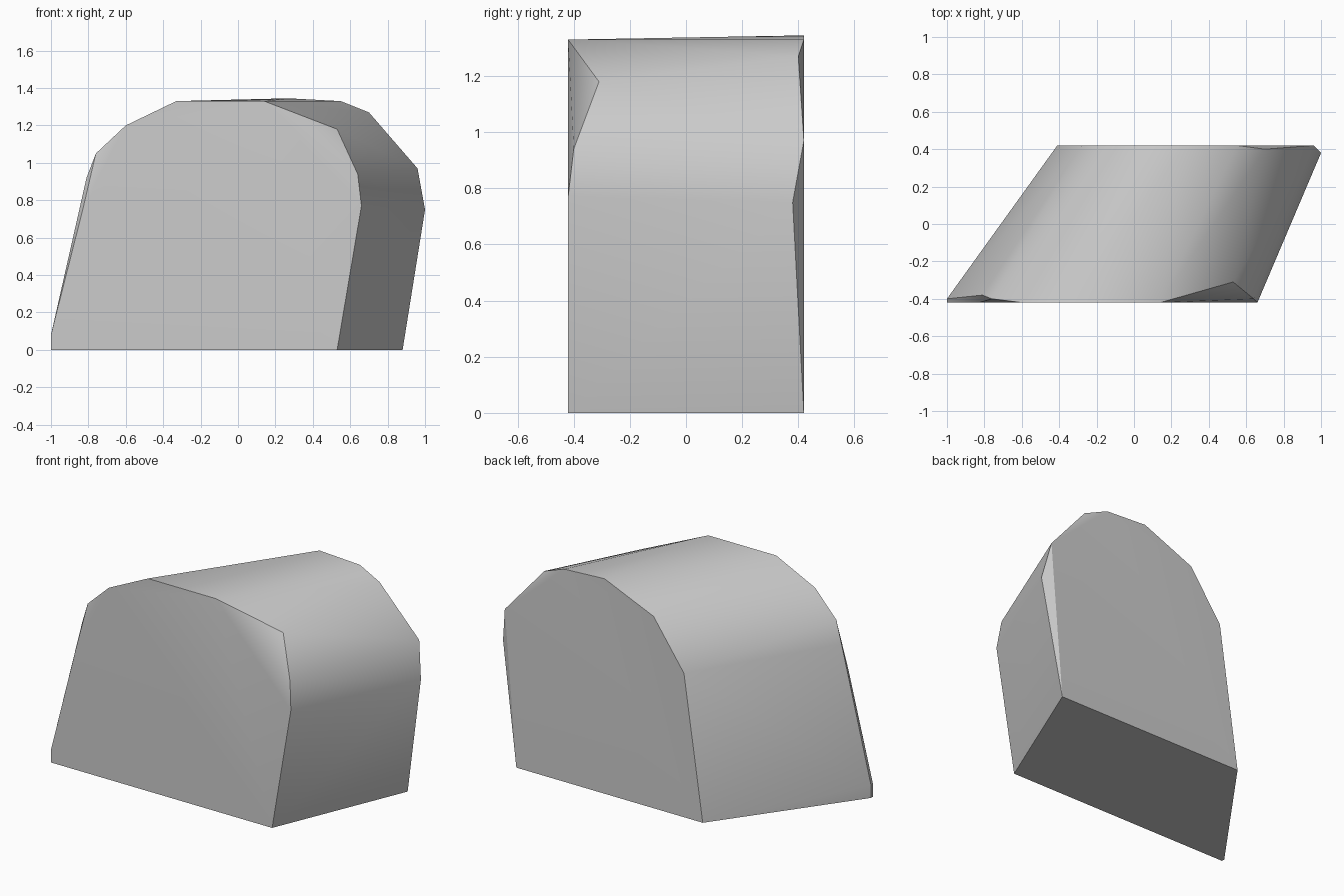
import bpy
import bmesh
import math

if "Cube" in bpy.data.objects:
    bpy.data.objects.remove(bpy.data.objects["Cube"], do_unlink=True)

HALF_DEPTH = 0.42

# End profiles as (x, z, inset from the end plane)
FRONT = [(-1, 0, 0), (-1, 0, 0.02), (-1, 0.08, 0), (-1, 0.08, 0.02),
         (-0.83, 0.75, 0), (-0.81, 0.92, 0.04), (-0.76, 1.05, 0.02),
         (-0.6, 1.2, 0), (-0.33, 1.33, 0), (0.14, 1.33, 0),
         (0.53, 1.18, 0.11), (0.64, 0.94, 0.02), (0.66, 0.77, 0), (0.53, 0, 0)]
BACK = [(-0.41, 0, 0), (-0.28, 0.9, 0), (-0.07, 1.2, 0), (0.27, 1.345, 0),
        (0.55, 1.33, 0), (0.7, 1.27, 0.02), (0.96, 0.97, 0),
        (1, 0.75, 0.04), (0.88, 0, 0)]


def make_material(name, colour):
    material = bpy.data.materials.new(name)
    material.use_nodes = True
    material.diffuse_color = colour
    material.node_tree.nodes["Principled BSDF"].inputs["Base Color"].default_value = colour
    return material


def add_profile(bm, profile, side):
    """Place the points of one end profile; side is -1 at the front, 1 at the back."""
    return [bm.verts.new((x, side * (HALF_DEPTH - inset), z)) for x, z, inset in profile]


# Skewed boulder block: the convex skin stretched between both end profiles
bm = bmesh.new()
points = add_profile(bm, FRONT, -1) + add_profile(bm, BACK, 1)
hull = bmesh.ops.convex_hull(bm, input=points)
loose = [v for v in bm.verts if not v.link_faces]
bmesh.ops.delete(bm, geom=loose, context='VERTS')

# Merge the flat ends and the base into single faces
bmesh.ops.dissolve_limit(bm, angle_limit=math.radians(0.5),
                         verts=bm.verts[:], edges=bm.edges[:])
bmesh.ops.recalc_face_normals(bm, faces=bm.faces[:])

mesh = bpy.data.meshes.new("skewed_block")
bm.to_mesh(mesh)
bm.free()
block = bpy.data.objects.new("skewed_block", mesh)
bpy.context.collection.objects.link(block)
mesh.materials.append(make_material("plain grey", (0.6, 0.6, 0.6, 1)))

# Soft shading over the rounded top, crisp edges at the ends
bpy.ops.object.select_all(action='DESELECT')
block.select_set(True)
bpy.context.view_layer.objects.active = block
bpy.ops.object.shade_smooth_by_angle(angle=math.radians(30))
